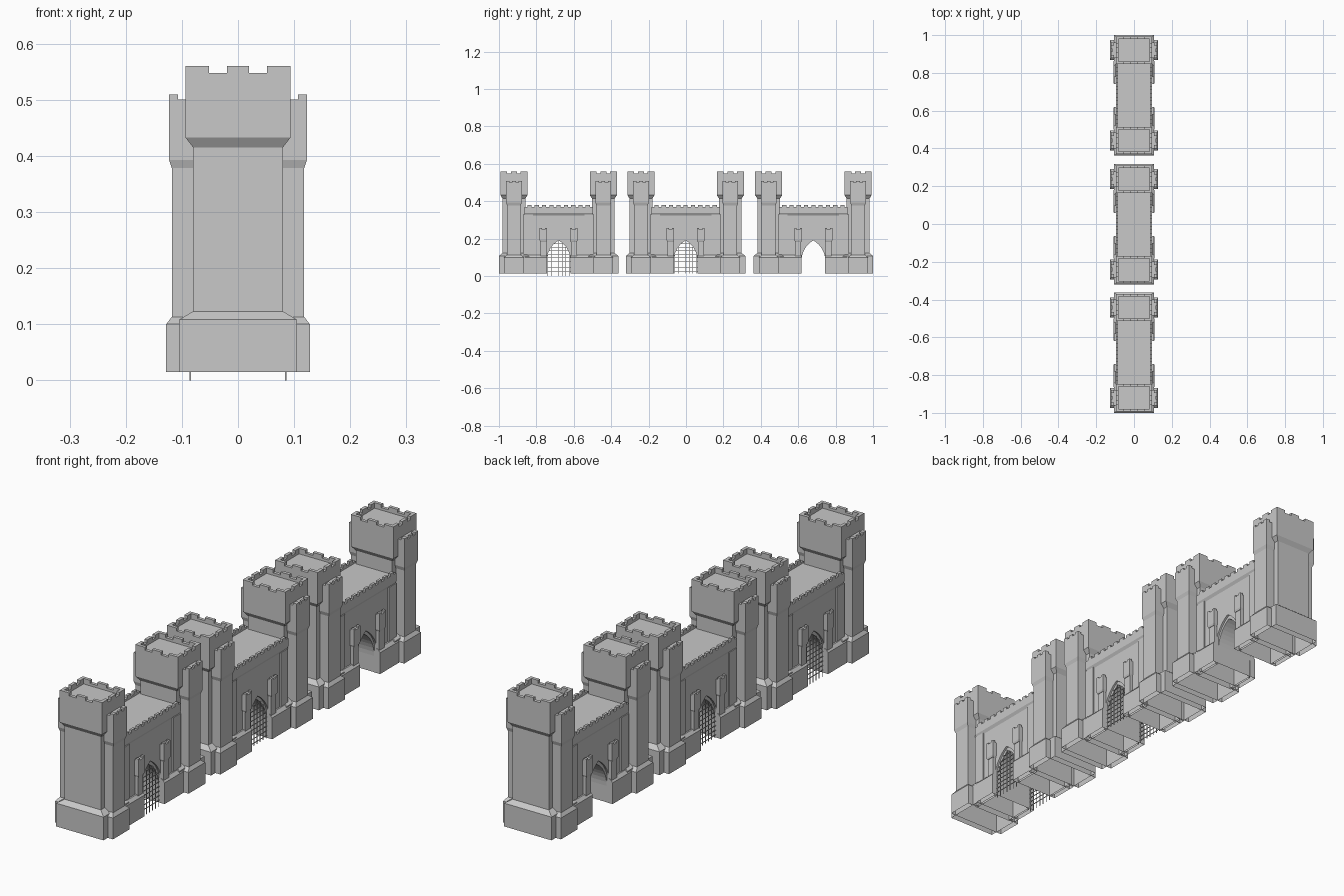
import bpy
import bmesh
import math

cube = bpy.data.objects.get("Cube")
if cube:
    bpy.data.objects.remove(cube, do_unlink=True)

stone = bpy.data.materials.new("grey_stone")
stone.use_nodes = True
stone.diffuse_color = (0.58, 0.58, 0.58, 1)
stone.node_tree.nodes["Principled BSDF"].inputs["Base Color"].default_value = stone.diffuse_color

GROUND = 0.015
SPRING = 0.08      # height where the pointed arch starts
OPENING = 0.064    # half width of the gateway
GATE_Y = (-0.681, -0.002, 0.681)
TOWER_Y = 0.239
SIDES = (-1, 1)


def loft(bm, rings, cx=0, cy=0, bottom=False):
    """Stack rectangles (half x, half y, z) into one capped shell."""
    loops = []
    for hx, hy, z in rings:
        corners = ((-hx, -hy), (hx, -hy), (hx, hy), (-hx, hy))
        loops.append([bm.verts.new((cx + x, cy + y, z)) for x, y in corners])
    for low, high in zip(loops, loops[1:]):
        for i in range(4):
            j = (i + 1) % 4
            bm.faces.new((low[i], low[j], high[j], high[i]))
    bm.faces.new(loops[-1])
    if bottom:
        bm.faces.new(loops[0][::-1])


def block(bm, x0, x1, y0, y1, z0, z1, bottom=True):
    hx, hy = abs(x1 - x0) / 2, abs(y1 - y0) / 2
    loft(bm, [(hx, hy, z0), (hx, hy, z1)], (x0 + x1) / 2, (y0 + y1) / 2, bottom)


def arch_height(y, half):
    return SPRING + math.sqrt(max(0, 4 * half ** 2 - (abs(y) + half) ** 2))


def arch_wall(bm, x0, x1, cy, half, width, top):
    """Wall slab with a pointed gateway, extruded along x."""
    steps = 8
    rise = []
    for i in range(steps + 1):
        angle = math.pi / 3 * i / steps
        rise.append((half - 2 * half * math.cos(angle), SPRING + 2 * half * math.sin(angle)))
    outline = [(-width, GROUND), (-half, GROUND)] + rise
    outline += [(-y, z) for y, z in rise[-2::-1]]
    outline += [(half, GROUND), (width, GROUND), (width, top), (-width, top)]
    back = [bm.verts.new((x0, cy + y, z)) for y, z in outline]
    front = [bm.verts.new((x1, cy + y, z)) for y, z in outline]
    bm.faces.new(front)
    bm.faces.new(back[::-1])
    for i in range(len(outline)):
        j = (i + 1) % len(outline)
        if outline[i][1] == outline[j][1] == GROUND:
            continue
        bm.faces.new((back[i], back[j], front[j], front[i]))


def finish(bm, name):
    mesh = bpy.data.meshes.new(name)
    bm.to_mesh(mesh)
    bm.free()
    mesh.materials.append(stone)
    bpy.context.collection.objects.link(bpy.data.objects.new(name, mesh))


def build_tower(name, cy):
    # Square shaft with sloped plinth, flared head and sunken roof
    bm = bmesh.new()
    hx, hy, rim, top = 0.094, 0.0725, 0.013, 0.548
    loft(bm, [(0.105, 0.08, GROUND), (0.105, 0.08, 0.108), (0.08, 0.061, 0.123),
              (0.08, 0.061, 0.415), (hx, hy, 0.433), (hx, hy, top),
              (hx - rim, hy - rim, top), (hx - rim, hy - rim, 0.538)], cy=cy)
    # Merlons: corners in two arms, one in the middle of each side
    for s in SIDES:
        block(bm, s * (hx - rim), s * hx, cy - 0.016, cy + 0.016, top, 0.56)
        block(bm, -0.02, 0.02, cy + s * (hy - rim), cy + s * hy, top, 0.56)
        for t in SIDES:
            block(bm, s * 0.052, s * hx, cy + t * (hy - rim), cy + t * hy, top, 0.56)
            block(bm, s * (hx - rim), s * hx, cy + t * 0.036, cy + t * (hy - rim), top, 0.56)
    finish(bm, name)

    # Narrow turrets standing out on both faces of the tower
    bm = bmesh.new()
    loft(bm, [(0.128, 0.053, GROUND), (0.128, 0.053, 0.1), (0.118, 0.037, 0.113),
              (0.118, 0.037, 0.378), (0.123, 0.042, 0.393), (0.123, 0.042, 0.5)], cy=cy)
    for s in SIDES:
        block(bm, s * 0.115, s * 0.123, cy - 0.01, cy + 0.01, 0.5, 0.509)
        for t in SIDES:
            block(bm, s * 0.107, s * 0.123, cy + t * 0.024, cy + t * 0.042, 0.5, 0.509)
    finish(bm, name + "_turrets")


def build_gate_wall(name, cy):
    # Core with the passage, and outer skins with a wider arch as a recess
    bm = bmesh.new()
    arch_wall(bm, -0.081, 0.081, cy, OPENING, 0.19, 0.33)
    for s in SIDES:
        x0, x1 = sorted((s * 0.081, s * 0.089))
        arch_wall(bm, x0, x1, cy, 0.073, 0.19, 0.33)
    finish(bm, name)

    # Overhanging parapet with a row of small merlons
    bm = bmesh.new()
    loft(bm, [(0.089, 0.183, 0.325), (0.096, 0.183, 0.337), (0.096, 0.183, 0.37),
              (0.086, 0.183, 0.37), (0.086, 0.183, 0.362)], cy=cy)
    for s in SIDES:
        for i in range(-4, 5):
            y = cy + i * 0.039
            block(bm, s * 0.086, s * 0.096, y - 0.011, y + 0.011, 0.37, 0.381)
    finish(bm, name + "_parapet")

    # Plinths, pilasters and buttresses either side of the gateway
    bm = bmesh.new()
    for s in SIDES:
        for t in SIDES:
            mid = cy + t * 0.122
            loft(bm, [(0.014, 0.059, GROUND), (0.014, 0.059, 0.1), (0.003, 0.059, 0.112)],
                 s * 0.094, mid)
            block(bm, s * 0.08, s * 0.094, cy + t * 0.138, cy + t * 0.185, 0.1, 0.328)
            block(bm, s * 0.08, s * 0.102, cy + t * 0.065, cy + t * 0.098, 0.1, 0.2)
            loft(bm, [(0.013, 0.0165, 0.182), (0.016, 0.02, 0.19), (0.016, 0.02, 0.25)],
                 s * 0.091, cy + t * 0.081, True)
            for e in SIDES:
                y = cy + t * 0.081 + e * 0.0145
                block(bm, s * 0.095, s * 0.107, y - 0.0055, y + 0.0055, 0.25, 0.257)
    finish(bm, name + "_buttresses")


def build_portcullis(name, cy, foot):
    # Grid of thin bars trimmed to the arch, one at each end of the passage
    bm = bmesh.new()
    r = 0.0012
    for s in SIDES:
        x = s * 0.085
        for i in range(-3, 4):
            y = i * 0.0195
            block(bm, x - r, x + r, cy + y - r, cy + y + r, foot, arch_height(y, OPENING))
        for k in range(9):
            z = 0.025 + k * 0.0185
            rise = max(0, z - SPRING)
            w = math.sqrt(4 * OPENING ** 2 - rise ** 2) - OPENING
            block(bm, x - r, x + r, cy - w, cy + w, z - r, z + r)
    finish(bm, name)


for label, y in zip(("first", "middle", "last"), GATE_Y):
    build_gate_wall(label + "_gate_wall", y)
    for side, word in zip(SIDES, ("near", "far")):
        build_tower(f"{label}_{word}_tower", y + side * TOWER_Y)

# Lowered and half raised gates; the last gateway stays open
build_portcullis("lowered_portcullis", GATE_Y[0], 0)
build_portcullis("raised_portcullis", GATE_Y[1], GROUND)
